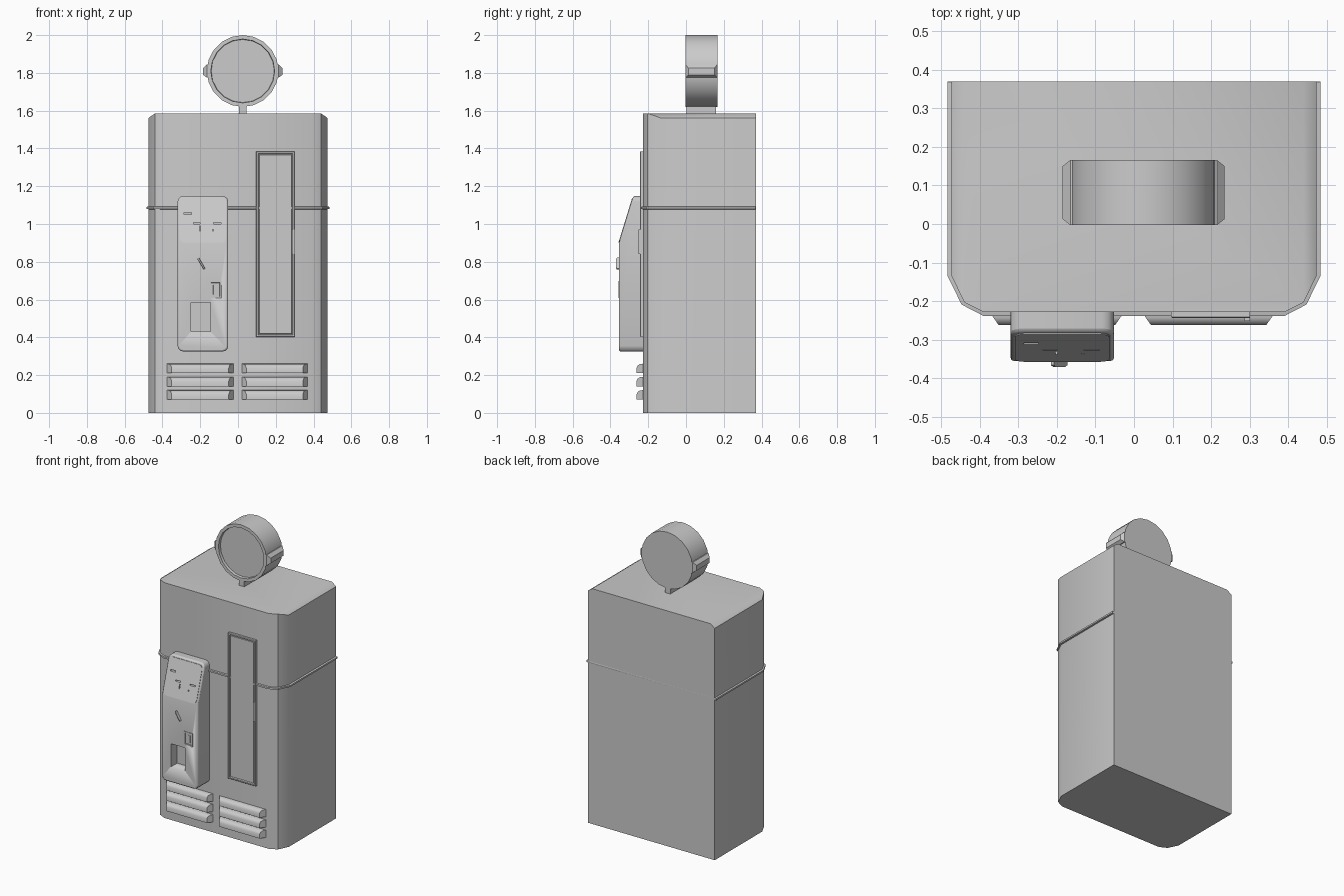
import bpy, bmesh, math
from mathutils import Vector

if "Cube" in bpy.data.objects:
    bpy.data.objects.remove(bpy.data.objects["Cube"])


def finish(name, bm, angle=30):
    bmesh.ops.recalc_face_normals(bm, faces=bm.faces)
    me = bpy.data.meshes.new(name)
    bm.to_mesh(me)
    bm.free()
    ob = bpy.data.objects.new(name, me)
    bpy.context.collection.objects.link(ob)
    bpy.ops.object.select_all(action='DESELECT')
    ob.select_set(True)
    bpy.context.view_layer.objects.active = ob
    bpy.ops.object.shade_smooth_by_angle(angle=math.radians(angle))
    return ob


def add_loft(bm, rings, caps=True):
    """Bridge closed rings of equal length; return the vertex rings."""
    vs = [[bm.verts.new(p) for p in r] for r in rings]
    n = len(vs[0])
    for a, b in zip(vs, vs[1:]):
        for i in range(n):
            j = (i + 1) % n
            bm.faces.new((a[i], a[j], b[j], b[i]))
    if caps:
        bm.faces.new(vs[0])
        bm.faces.new(vs[-1])
    return vs


def loft(name, rings, angle=30):
    bm = bmesh.new()
    add_loft(bm, rings)
    return finish(name, bm, angle)


def rect(x0, x1, z0, z1, y, inset=0.0):
    return [(x0 + inset, y, z0 + inset), (x1 - inset, y, z0 + inset),
            (x1 - inset, y, z1 - inset), (x0 + inset, y, z1 - inset)]


def box(bm, x0, x1, y0, y1, z0, z1):
    add_loft(bm, [rect(x0, x1, z0, z1, y0), rect(x0, x1, z0, z1, y1)])


def mirrored(half):
    return half + [(-x, y) for x, y in reversed(half)]


# cabinet: rounded front corners, top edges dipping at the sides
BACK = 0.37
plan = mirrored([(0.44, BACK), (0.473, BACK), (0.473, -0.135), (0.44, -0.203), (0.39, -0.228)])
bm = bmesh.new()
_, t = add_loft(bm, [[(x, y, 0) for x, y in plan],
                     [(x, y, 1.585 if abs(x) < 0.45 else 1.562) for x, y in plan]], False)
bm.faces.new((t[0], t[1], t[2], t[3]))
bm.faces.new((t[6], t[7], t[8], t[9]))
bm.faces.new((t[0], t[3], t[4], t[5], t[6], t[9]))
bm.faces.new([v for v in _])
finish("cabinet", bm, 35)

# trim band around the sides and front
outer = mirrored([(0.473, BACK), (0.484, BACK - 0.001), (0.484, -0.134), (0.447, -0.209), (0.391, -0.238)])
inner = mirrored([(0.46, BACK - 0.002), (0.465, BACK - 0.003), (0.465, -0.13), (0.435, -0.195), (0.385, -0.22)])
loft("trim_band", [[(x, y, z) for x, y in pl] for pl, z in
                   ((inner, 1.076), (outer, 1.080), (outer, 1.091), (inner, 1.095))], 35)

# louvres: flat underside, rounded top, tapered ends
for side, x0, x1 in (("left", -0.375, -0.025), ("right", 0.02, 0.367)):
    for i in range(3):
        z = 0.07 + 0.07 * i
        prof = [(-0.22, 0), (-0.262, 0), (-0.262, 0.028), (-0.255, 0.042), (-0.243, 0.049), (-0.22, 0.051)]

        def section(x, d):
            return [(x + d * (-0.228 - y) / 0.034 * 0.024, y, z + h) for y, h in prof]
        loft(f"louvre_{side}_{i + 1}", [section(x0, 1), section(x1, -1)], 35)

# tall narrow door with raised frame
D = (0.096, 0.301, 0.402, 1.384)
loft("door", [rect(*D, -0.215), rect(*D, -0.241), rect(*D, -0.244, 0.003),
              rect(*D, -0.244, 0.011), rect(*D, -0.233, 0.013), rect(*D, -0.233, 0.016),
              rect(*D, -0.239, 0.018)], 20)
bm = bmesh.new()
box(bm, 0.286, 0.301, -0.251, -0.235, 0.84, 0.97)
finish("door_handle", bm)


# coin box: side profile swept across x, rounded outline, soft rim
def slope(z):
    return -0.355 + 0.306 * (z - 0.9)


X0, X1 = -0.32, -0.052
side = [(-0.21, 0.325), (-0.355, 0.325), (-0.355, 0.9), (slope(1.148), 1.148), (-0.21, 1.148)]
bm = bmesh.new()
add_loft(bm, [[(x, y, z) for y, z in side] for x in (X0, X1)])
corner = [e for e in bm.edges
          if abs((e.verts[0].co - e.verts[1].co).normalized().y) > 0.999]
bmesh.ops.bevel(bm, geom=corner, offset=0.03, segments=3, profile=0.5, affect='EDGES')
coin_box = finish("coin_box", bm)
bev = coin_box.modifiers.new("rim", 'BEVEL')
bev.width = 0.008
bev.segments = 2
bev.limit_method = 'ANGLE'
bev.angle_limit = math.radians(50)


# rounded plate on the sloping face
def rounded(x0, x1, z0, z1, r, d):
    pts = []
    for cx, cz, a0 in ((x1 - r, z1 - r, 0), (x0 + r, z1 - r, 90), (x0 + r, z0 + r, 180), (x1 - r, z0 + r, 270)):
        for k in range(4):
            a = math.radians(a0 + 30 * k)
            x, z = cx + r * math.cos(a), cz + r * math.sin(a)
            pts.append((x, slope(z) + d, z))
    return pts


plate = loft("coin_plate", [rounded(-0.309, -0.063, 0.902, 1.135, 0.025, d) for d in (0.006, -0.003)])

# hidden cutter: return pocket, button well and coin slots
bm = bmesh.new()
box(bm, -0.25, -0.145, -0.4, -0.29, 0.43, 0.585)
box(bm, -0.147, -0.093, -0.4, -0.335, 0.612, 0.692)
for x0, x1, z0, z1 in ((-0.285, -0.247, 1.05, 1.06), (-0.236, -0.2, 1.0, 1.008), (-0.13, -0.09, 1.0, 1.008),
                       (-0.204, -0.198, 0.962, 0.99), (-0.136, -0.13, 0.962, 0.972)):
    y = slope(z0)
    box(bm, x0, x1, y - 0.03, y + 0.018, z0, z1)
cutter = finish("coin_box_cutter", bm)
cutter.hide_render = True
cutter.hide_viewport = True
for ob in (coin_box, plate):
    cut = ob.modifiers.new("cut", 'BOOLEAN')
    cut.object = cutter
    cut.operation = 'DIFFERENCE'
    cut.solver = 'EXACT'

# button in its well, with a thin frame
B = (-0.152, -0.088, 0.607, 0.697)
bm = bmesh.new()
add_loft(bm, [rect(*B, -0.352), rect(*B, -0.358), rect(*B, -0.358, 0.008), rect(*B, -0.345, 0.01),
              rect(*B, -0.345, 0.018), rect(*B, -0.353, 0.021)])
finish("return_button", bm, 20)

# slanted lever on a round boss
lever_dir = Vector((0.035, 0, -0.06)).normalized()
across = Vector((lever_dir.z, 0, -lever_dir.x))
mid = Vector((-0.194, 0, 0.79))


def lever_ring(y, s):
    return [mid + Vector((0, y, 0)) + lever_dir * a * s + across * b * s
            for a, b in ((-0.034, -0.005), (0.034, -0.005), (0.034, 0.005), (-0.034, 0.005))]


loft("coin_lever", [lever_ring(-0.35, 1), lever_ring(-0.366, 1), lever_ring(-0.371, 0.7)], 20)

# round sign: shallow recessed front face
CX, CZ, Y0, Y1 = 0.025, 1.81, -0.003, 0.166


def disc(r, y, n=20):
    return [(CX + r * math.sin(math.tau * i / n), y, CZ + r * math.cos(math.tau * i / n)) for i in range(n)]


loft("sign_drum", [disc(0.19, Y1), disc(0.19, Y0), disc(0.169, Y0), disc(0.167, Y0 + 0.018)])

# sign ears, mirrored about the drum centre, and the stem
for name, s in (("left", -1), ("right", 1)):
    def ear(x, dy, z0, z1):
        return [(CX + s * x, y, z) for y, z in
                ((Y0 + dy, z0), (Y1 - dy, z0), (Y1 - dy, z1), (Y0 + dy, z1))]
    loft(f"sign_ear_{name}", [ear(0.17, 0, 1.775, 1.845), ear(0.19, 0, 1.775, 1.845),
                              ear(0.21, 0.016, 1.79, 1.825)], 20)
bm = bmesh.new()
box(bm, 0.005, 0.045, 0.002, 0.16, 1.57, 1.63)
finish("sign_stem", bm)
